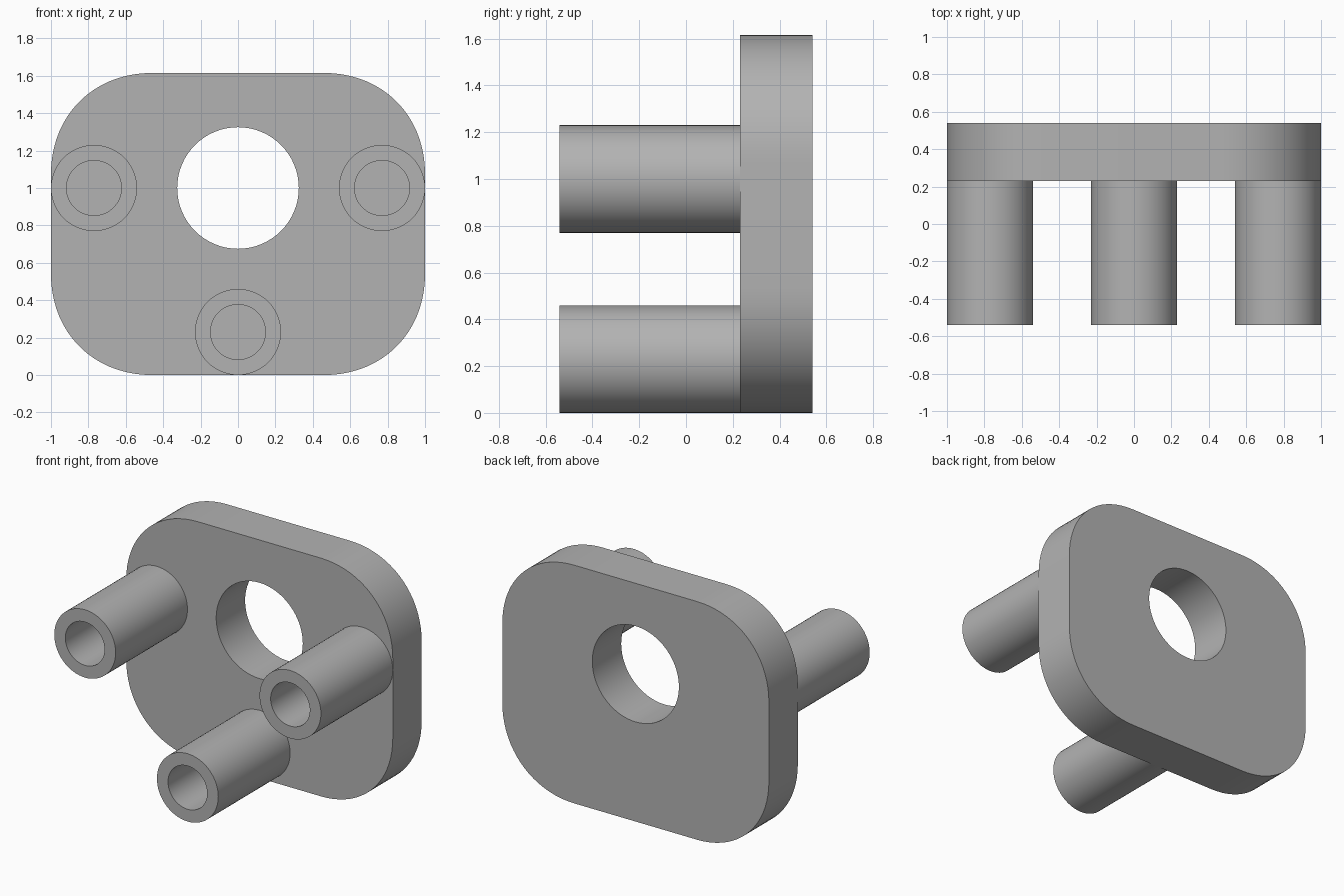
import bpy, bmesh, math
from mathutils import Vector
from mathutils.geometry import interpolate_bezier

if "Cube" in bpy.data.objects:
    bpy.data.objects.remove(bpy.data.objects["Cube"], do_unlink=True)

grey = bpy.data.materials.new("plain grey")
grey.use_nodes = True
colour = (0.45, 0.45, 0.45, 1)
grey.diffuse_color = colour
grey.node_tree.nodes["Principled BSDF"].inputs["Base Color"].default_value = colour

FRONT, FACE, BACK = -0.54, 0.23, 0.54
HEIGHT = 1.615


def circle(radius, cx, cz, count=64):
    return [(cx + radius * math.cos(math.tau * i / count),
             cz + radius * math.sin(math.tau * i / count)) for i in range(count)]


def rounded_outline(half_w, height, corner_w, corner_h, pull=0.58):
    """Rectangle with wide, soft curved corners, counter-clockwise."""
    half_h, points = height / 2, []
    for sx, sz in ((1, 1), (-1, 1), (-1, -1), (1, -1)):
        side = Vector((sx * half_w, sz * (half_h - corner_h), 0))
        end = Vector((sx * (half_w - corner_w), sz * half_h, 0))
        tip = Vector((sx * half_w, sz * half_h, 0))
        arc = interpolate_bezier(side, side.lerp(tip, pull), end.lerp(tip, pull), end, 20)
        points += arc if sx * sz > 0 else arc[::-1]
    return [(p.x, p.y + half_h) for p in points]


def extrude_profile(name, outer, holes, y0, y1):
    """Solid between two depths, cut through by the holes."""
    bm = bmesh.new()
    edges = []
    for loop in [outer] + holes:
        verts = [bm.verts.new((x, y0, z)) for x, z in loop]
        edges += [bm.edges.new((verts[i - 1], verts[i])) for i in range(len(verts))]
    bmesh.ops.triangle_fill(bm, edges=edges, use_beauty=True, normal=(0, -1, 0))
    out = bmesh.ops.extrude_face_region(bm, geom=bm.faces[:], use_keep_orig=True)
    moved = [g for g in out["geom"] if isinstance(g, bmesh.types.BMVert)]
    bmesh.ops.translate(bm, vec=(0, y1 - y0, 0), verts=moved)
    bmesh.ops.recalc_face_normals(bm, faces=bm.faces[:])
    mesh = bpy.data.meshes.new(name)
    bm.to_mesh(mesh)
    bm.free()
    mesh.materials.append(grey)
    obj = bpy.data.objects.new(name, mesh)
    bpy.context.collection.objects.link(obj)
    bpy.ops.object.select_all(action="DESELECT")
    obj.select_set(True)
    bpy.context.view_layer.objects.active = obj
    bpy.ops.object.shade_smooth_by_angle(angle=math.radians(30))
    return obj


# Plate with its central opening
extrude_profile("plate", rounded_outline(1, HEIGHT, 0.54, 0.54),
                [circle(0.325, 0, 1)], FACE, BACK)

# Hollow posts standing on the front of the plate
for name, x, z in (("left_post", 0.77, 1), ("right_post", -0.77, 1), ("bottom_post", 0, 0.23)):
    extrude_profile(name, circle(0.23, x, z), [circle(0.147, x, z)], FRONT, FACE)
